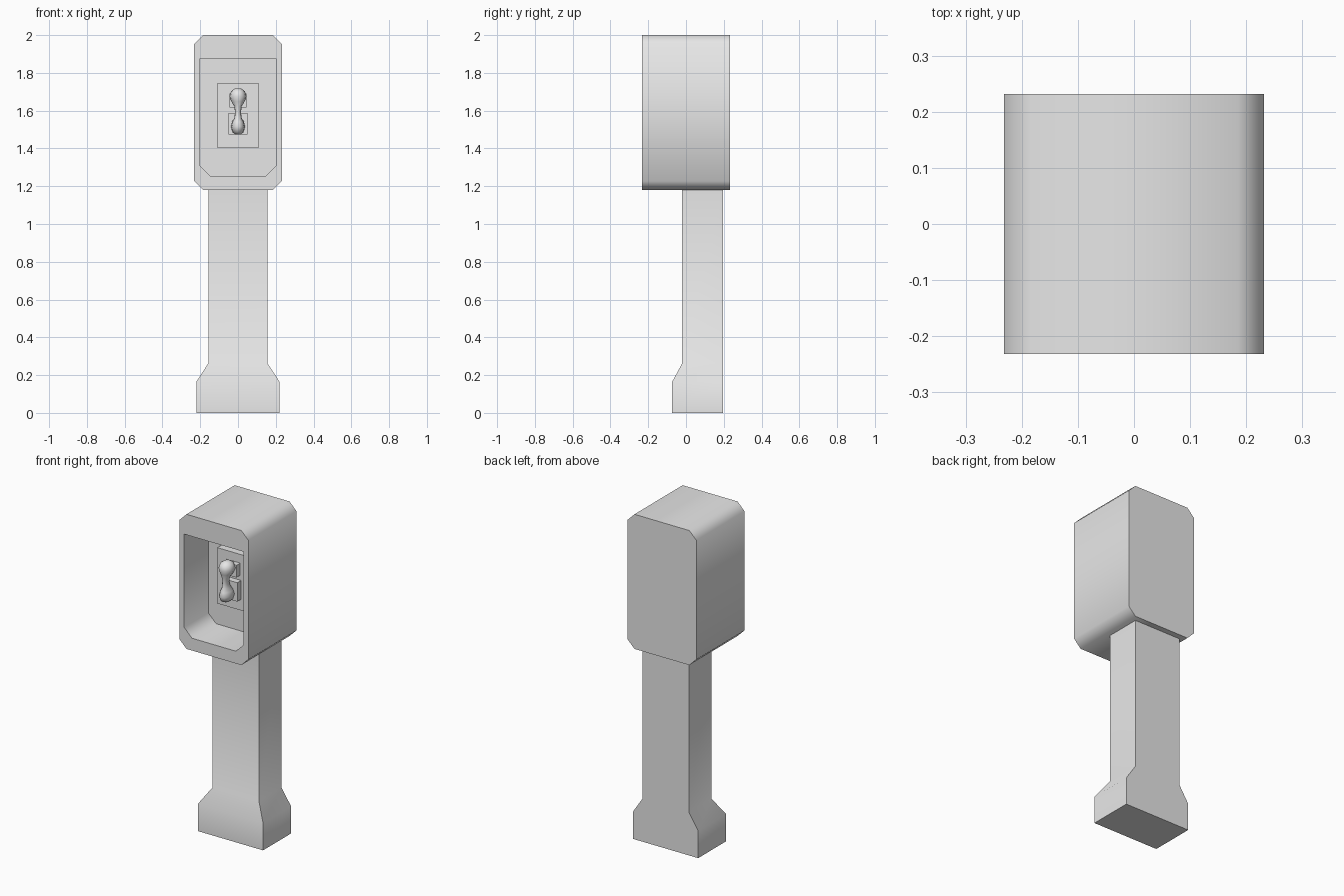
import bpy, bmesh, math

cube = bpy.data.objects.get("Cube")
if cube:
    bpy.data.objects.remove(cube, do_unlink=True)

GREY = (0.8, 0.8, 0.8, 1)
grey = bpy.data.materials.new("plain_grey")
grey.use_nodes = True
grey.diffuse_color = GREY
grey.node_tree.nodes["Principled BSDF"].inputs["Base Color"].default_value = GREY


def finish(name, bm, limit=50):
    """Smooth the shading but keep edges steeper than the limit sharp."""
    bmesh.ops.recalc_face_normals(bm, faces=bm.faces)
    for face in bm.faces:
        face.smooth = True
    for edge in bm.edges:
        edge.smooth = edge.calc_face_angle(0) < math.radians(limit)
    mesh = bpy.data.meshes.new(name)
    bm.to_mesh(mesh)
    bm.free()
    mesh.materials.append(grey)
    obj = bpy.data.objects.new(name, mesh)
    bpy.context.collection.objects.link(obj)
    return obj


def outline(half, low, high, cut_low, cut_high):
    """Upright rectangle in x and z with optional cut corners."""
    right = [(half - cut_low, low)]
    if cut_low:
        right.append((half, low + cut_low))
    right.append((half, high - cut_high))
    if cut_high:
        right.append((half - cut_high, high))
    return right + [(-x, z) for x, z in reversed(right)]


def ring(bm, points):
    return [bm.verts.new(p) for p in points]


def walls(bm, a, b):
    for i in range(len(a)):
        j = (i + 1) % len(a)
        bm.faces.new((a[i], a[j], b[j], b[i]))


def loft(name, sections, limit=50):
    bm = bmesh.new()
    rings = [ring(bm, s) for s in sections]
    for a, b in zip(rings, rings[1:]):
        walls(bm, a, b)
    bm.faces.new(rings[0])
    bm.faces.new(rings[-1])
    return finish(name, bm, limit)


def rect(x0, x1, y0, y1, z):
    return [(x0, y0, z), (x1, y0, z), (x1, y1, z), (x0, y1, z)]


def box(name, x, y0, y1, z0, z1):
    return loft(name, [rect(-x, x, y0, y1, z) for z in (z0, z1)])


# Housing: cut-corner shell with a recess open at the front
FRONT, BACK, RECESS = -0.232, 0.232, 0.0
bm = bmesh.new()
outer = outline(0.232, 1.18, 2.0, 0.047, 0.047)
inner = outline(0.2, 1.255, 1.875, 0.052, 0)
outer_front, outer_back = [ring(bm, [(x, y, z) for x, z in outer]) for y in (FRONT, BACK)]
inner_front, inner_back = [ring(bm, [(x, y, z) for x, z in inner]) for y in (FRONT, RECESS)]
walls(bm, outer_front, outer_back)
walls(bm, inner_front, inner_back)
bm.faces.new(outer_back)
bm.faces.new(inner_back)
rim = [e for e in bm.edges if all(v.co.y == outer_front[0].co.y for v in e.verts)]
bmesh.ops.triangle_fill(bm, edges=rim, use_beauty=True, normal=(0, -1, 0))
finish("housing", bm)

# Pedestal: column with a flared foot, flush at the back
loft("pedestal", [
    rect(-0.22, 0.22, -0.073, 0.197, 0),
    rect(-0.22, 0.22, -0.073, 0.197, 0.165),
    rect(-0.157, 0.155, -0.02, 0.197, 0.263),
    rect(-0.157, 0.155, -0.02, 0.197, 1.185),
])

# Telephone body and the two handset rests
box("phone_body", 0.11, -0.043, RECESS, 1.405, 1.745)
box("upper_rest", 0.045, -0.08, -0.043, 1.618, 1.692)
box("lower_rest", 0.051, -0.08, -0.043, 1.473, 1.588)

# Handset: oval rings of z, half width, half depth and y centre
profile = [
    (1.474, 0.014, 0.022, -0.106),
    (1.486, 0.029, 0.044, -0.107),
    (1.515, 0.037, 0.056, -0.107),
    (1.541, 0.031, 0.046, -0.109),
    (1.563, 0.019, 0.032, -0.114),
    (1.590, 0.016, 0.025, -0.118),
    (1.622, 0.019, 0.028, -0.116),
    (1.648, 0.035, 0.040, -0.109),
    (1.676, 0.045, 0.052, -0.106),
    (1.703, 0.036, 0.042, -0.106),
    (1.718, 0.015, 0.018, -0.106),
]
SIDES = 12
angles = [2 * math.pi * i / SIDES for i in range(SIDES)]
loft("handset", [
    [(rx * math.cos(a), y + ry * math.sin(a), z) for a in angles]
    for z, rx, ry, y in profile
], limit=80)
